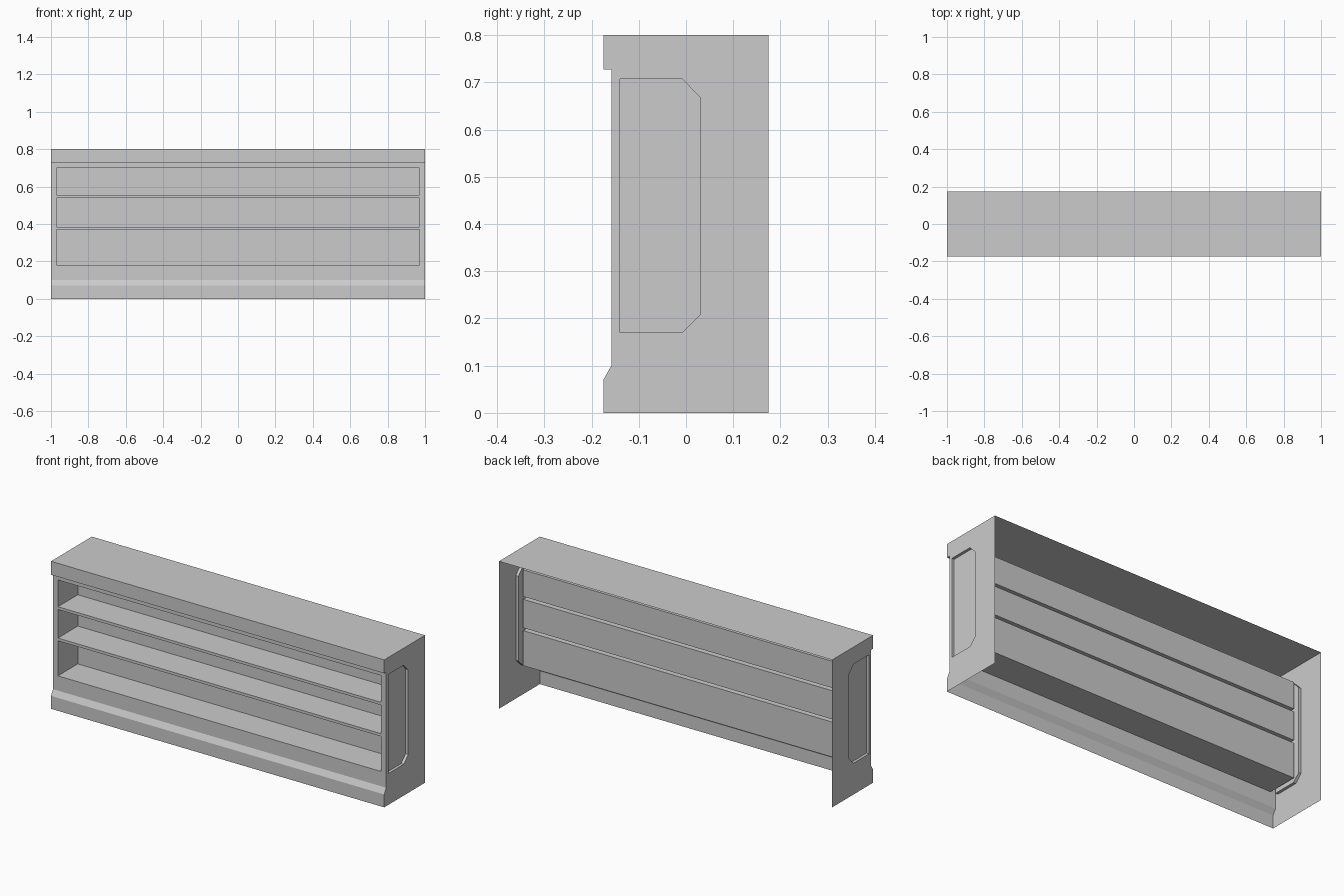
import bpy, bmesh
from mathutils import Vector

if "Cube" in bpy.data.objects:
    bpy.data.objects.remove(bpy.data.objects["Cube"])

HALF, BACK, FRONT, FACE = 1.0, 0.175, -0.175, -0.158


def make_object(name, bm):
    mesh = bpy.data.meshes.new(name)
    bm.to_mesh(mesh)
    bm.free()
    obj = bpy.data.objects.new(name, mesh)
    bpy.context.collection.objects.link(obj)
    return obj


def orient(bm, faces, normal):
    """Make normals consistent, with the given faces looking outward."""
    bmesh.ops.recalc_face_normals(bm, faces=bm.faces[:])
    if faces[0].normal.dot(normal) < 0:
        bmesh.ops.reverse_faces(bm, faces=bm.faces[:])


def swept_strip(name, profile, outward):
    """Sheet made by sweeping a (y, z) profile across the full width."""
    bm = bmesh.new()
    rows = [[bm.verts.new((x, y, z)) for x in (-HALF, HALF)] for y, z in profile]
    faces = [bm.faces.new((a[0], a[1], b[1], b[0])) for a, b in zip(rows, rows[1:])]
    orient(bm, faces, Vector(outward))
    return make_object(name, bm)


def recessed_panel(name, outline, recesses, outward, depth):
    """Flat sheet whose recess outlines are pushed in by depth and closed."""
    normal = Vector(outward)
    bm = bmesh.new()

    def loop(points):
        verts = [bm.verts.new(p) for p in points]
        for i, v in enumerate(verts):
            bm.edges.new((v, verts[(i + 1) % len(verts)]))
        return verts

    loops = [loop(outline)] + [loop(r) for r in recesses]
    fill = bmesh.ops.triangle_fill(bm, edges=bm.edges[:], normal=normal, use_beauty=True)
    flat = [g for g in fill["geom"] if isinstance(g, bmesh.types.BMFace)]
    for rim in loops[1:]:
        inner = [bm.verts.new(v.co - normal * depth) for v in rim]
        for i in range(len(rim)):
            j = (i + 1) % len(rim)
            bm.faces.new((rim[i], rim[j], inner[j], inner[i]))
        bm.faces.new(inner)
    orient(bm, flat, normal)
    return make_object(name, bm)


def front_rect(w, z0, z1):
    return [(-w, FACE, z0), (w, FACE, z0), (w, FACE, z1), (-w, FACE, z1)]


# Top board with its front lip
swept_strip("top_board", [(BACK, 0.8), (FRONT, 0.8), (FRONT, 0.727), (FACE, 0.727)], (0, 0, 1))

# Plinth with sloped upper edge
swept_strip("plinth", [(FACE, 0.1), (FRONT, 0.07), (FRONT, 0)], (0, -1, 0))

# Front with three open shelf bays
bays = [(0.18, 0.37), (0.385, 0.54), (0.555, 0.70)]
recessed_panel("shelf_front", front_rect(HALF, 0.1, 0.727),
               [front_rect(0.97, a, b) for a, b in bays], (0, -1, 0), 0.17)

# Side walls with a shallow chamfered inset, mirrored to the left
side = [(BACK, 0), (BACK, 0.8), (FRONT, 0.8), (FRONT, 0.727),
        (FACE, 0.727), (FACE, 0.1), (FRONT, 0.07), (FRONT, 0)]
inset = [(-0.14, 0.17), (-0.008, 0.17), (0.03, 0.208),
         (0.03, 0.668), (-0.008, 0.707), (-0.14, 0.707)]
walls = recessed_panel("side_walls", [(HALF, y, z) for y, z in side],
                       [[(HALF, y, z) for y, z in inset]], (1, 0, 0), 0.015)
mirror = walls.modifiers.new("mirror", "MIRROR")
mirror.use_axis[0] = True
mirror.use_mirror_merge = False
